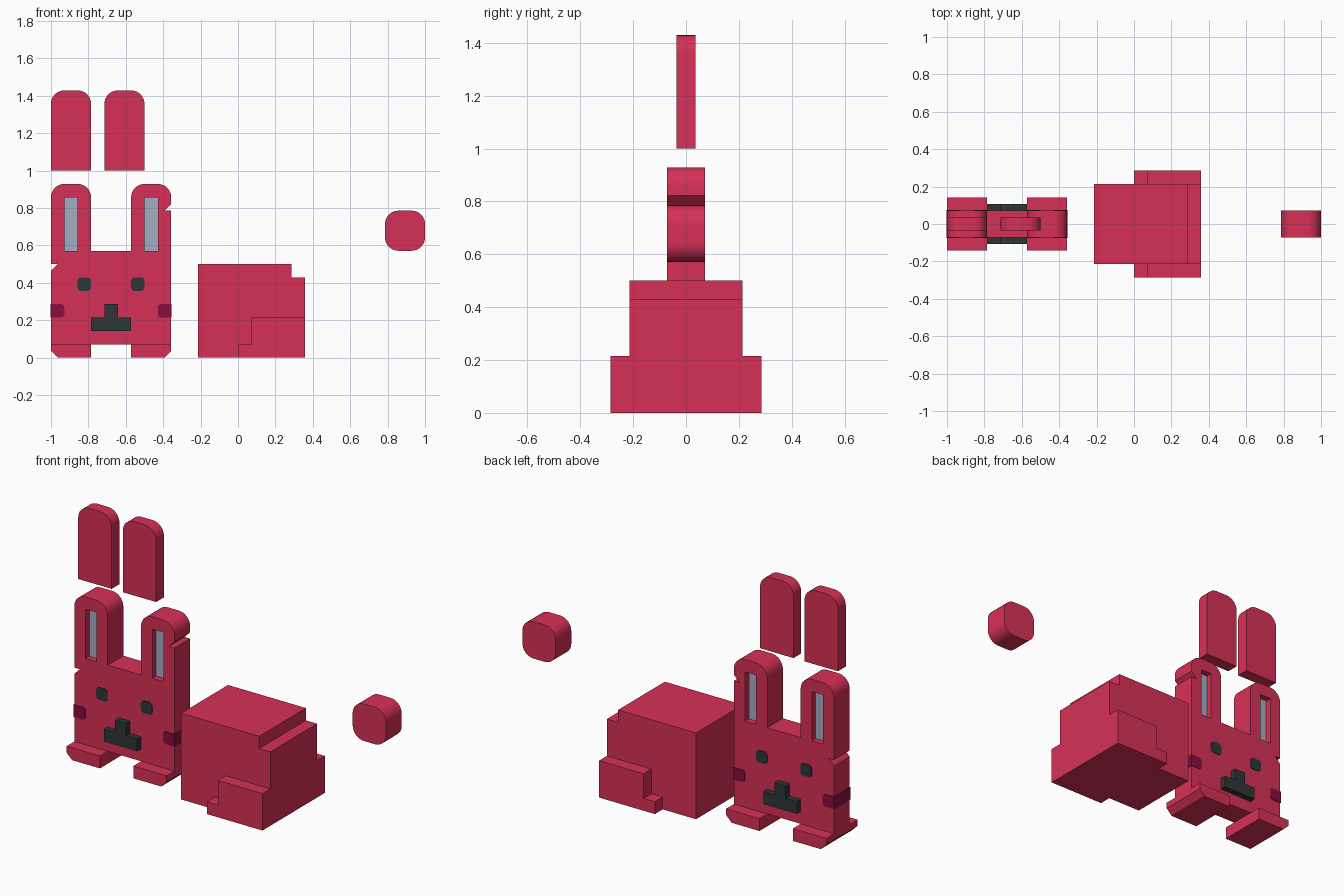
import bpy, bmesh, math
from mathutils import Vector, Matrix

if "Cube" in bpy.data.objects:
    bpy.data.objects.remove(bpy.data.objects["Cube"])

U = 1 / 14          # modelling grid: the longest side is 28 units


def material(name, rgb):
    m = bpy.data.materials.new(name)
    m.diffuse_color = (*rgb, 1)
    m.use_nodes = True
    m.node_tree.nodes["Principled BSDF"].inputs["Base Color"].default_value = m.diffuse_color
    return m


RED = material("red", (0.68, 0.03, 0.095))
DARK = material("charcoal", (0.027, 0.037, 0.037))
GREY = material("blue_grey", (0.37, 0.43, 0.55))
PLUM = material("plum", (0.25, 0.004, 0.05))


def fillet(points):
    """Outline points (x, z[, radius]); square corners with a radius become arcs."""
    out = []
    for i, p in enumerate(points):
        c = Vector(p[:2])
        if len(p) == 2:
            out.append(c)
            continue
        r = p[2]
        d1 = (Vector(points[i - 1][:2]) - c).normalized()
        d2 = (Vector(points[(i + 1) % len(points)][:2]) - c).normalized()
        centre = c + r * (d1 + d2)
        for k in range(9):
            t = math.pi / 2 * k / 8
            out.append(centre - r * (math.cos(t) * d2 + math.sin(t) * d1))
    return out


def prism(name, outline, half_depth, mat, x=0, y=0, holes=()):
    """Extrude an x-z outline (in grid units) equally to both sides of y."""
    curve = bpy.data.curves.new(name, "CURVE")
    curve.dimensions = "2D"
    curve.fill_mode = "BOTH"
    curve.extrude = half_depth * U
    for loop in (outline, *holes):
        pts = fillet(loop)
        sp = curve.splines.new("POLY")
        sp.points.add(len(pts) - 1)
        for sp_pt, p in zip(sp.points, pts):
            sp_pt.co = ((p.x + x) * U, p.y * U, 0, 1)
        sp.use_cyclic_u = True
    ob = bpy.data.objects.new(name, curve)
    bpy.context.collection.objects.link(ob)
    bpy.ops.object.select_all(action="DESELECT")
    bpy.context.view_layer.objects.active = ob
    ob.select_set(True)
    bpy.ops.object.convert(target="MESH")
    ob = bpy.context.object
    ob.name = name
    # stand upright, weld caps to sides
    ob.data.transform(Matrix.Translation((0, y * U, 0)) @ Matrix.Rotation(math.pi / 2, 4, "X"))
    bm = bmesh.new()
    bm.from_mesh(ob.data)
    bmesh.ops.remove_doubles(bm, verts=bm.verts, dist=1e-5)
    bmesh.ops.recalc_face_normals(bm, faces=bm.faces)
    bm.to_mesh(ob.data)
    bm.free()
    ob.data.materials.clear()
    ob.data.materials.append(mat)
    bpy.ops.object.shade_smooth_by_angle(angle=math.radians(30))
    return ob


def rect(x0, z0, x1, z1, r=None):
    pts = [(x0, z0), (x1, z0), (x1, z1), (x0, z1)]
    return [(*p, r) for p in pts] if r else pts


def flip(outline):
    """Mirror an outline across the head's centre line (head is 9 units wide)."""
    return [(9 - p[0], *p[1:]) for p in outline]


# Head plate with ears and side notches, pierced by the ear slots
HEAD_X = -14
slot = rect(1, 8, 2, 12)
prism("head", [(0, 1), (9, 1), (9, 11), (8.5, 11), (9, 11.5), (9, 13, 1), (6, 13, 1),
               (6, 8), (3, 8), (3, 13, 1), (0, 13, 1), (0, 7), (0.5, 7), (0, 6.5)],
      1, RED, HEAD_X, holes=(slot, flip(slot)))

# Paired head parts; they show on both front and back
pairs = [
    ("ear_lining", slot, 0.5, GREY),
    ("eye", rect(2, 5, 3, 6, 0.25), 1.05, DARK),
    ("cheek", [(-0.04, 3), (1, 3, 0.25), (1, 4, 0.25), (-0.04, 4)], 1.05, PLUM),
    ("front_foot", [(0.5, 0), (3, 0), (3, 1), (0, 1), (0, 0.5)], 2, RED),
]
for name, outline, depth, mat in pairs:
    prism(name + "_left", outline, depth, mat, HEAD_X)
    prism(name + "_right", flip(outline), depth, mat, HEAD_X)

# Nose and mouth block
prism("nose", [(3, 2), (6, 2), (6, 3), (5, 3), (5, 4), (4, 4), (4, 3), (3, 3)],
      1.5, DARK, HEAD_X)

# Loose ear plates above the head
for name, x in (("ear_plate_left", -14), ("ear_plate_right", -10)):
    prism(name, [(0, 14), (3, 14), (3, 20, 1), (0, 20, 1)], 0.5, RED, x)

# Body with a stepped rump, and hind legs on both sides
prism("body", [(-3, 0), (5, 0), (5, 6), (4, 6), (4, 7), (-3, 7)], 3, RED)
for name, y in (("hind_leg_right", -3.5), ("hind_leg_left", 3.5)):
    prism(name, [(0, 0), (5, 0), (5, 3), (1, 3), (1, 1), (0, 1)], 0.5, RED, y=y)

# Tail
prism("tail", rect(11, 8, 14, 11, 1), 1, RED)
